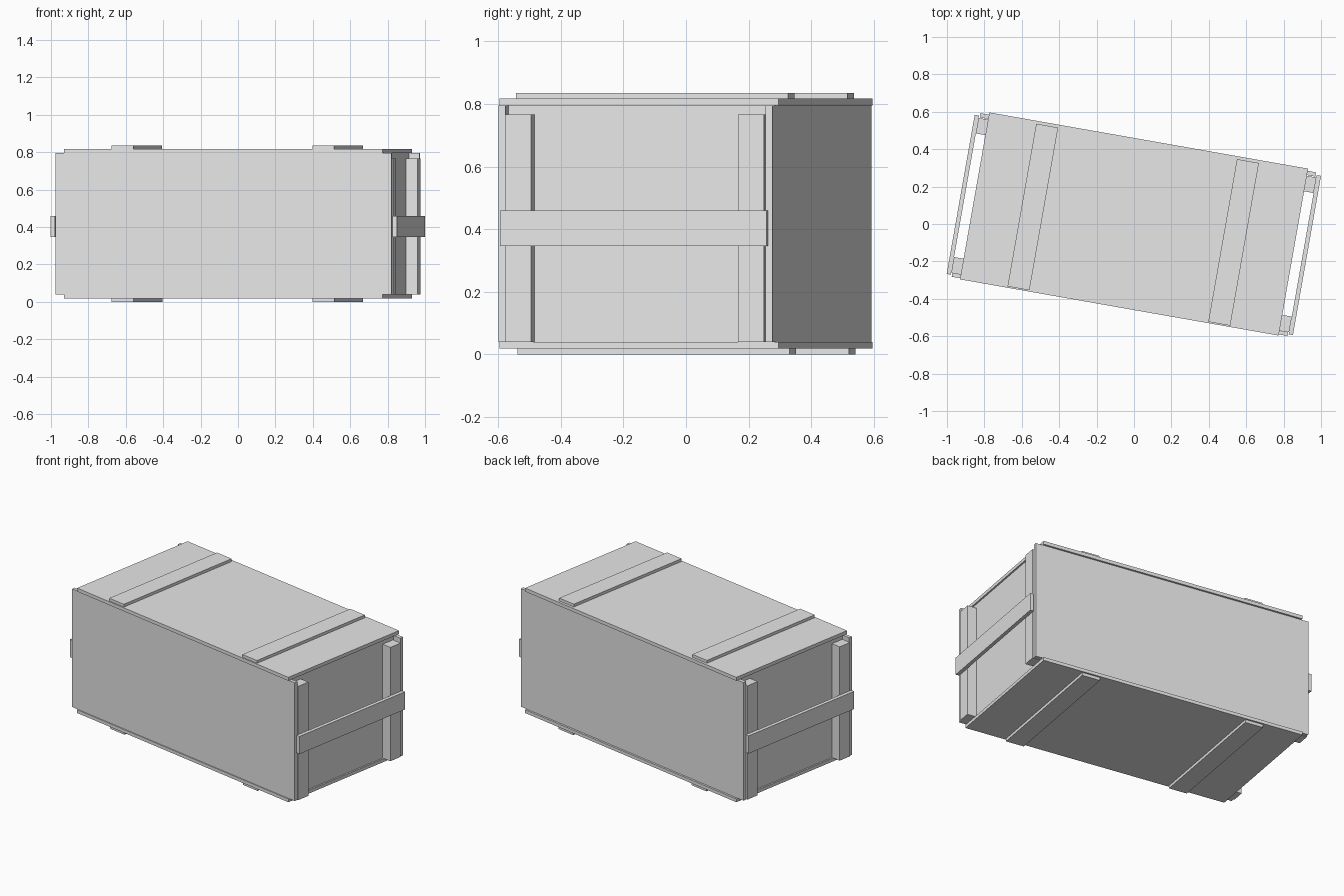
import bpy
import math
from mathutils import Matrix, Vector

if "Cube" in bpy.data.objects:
    bpy.data.objects.remove(bpy.data.objects["Cube"], do_unlink=True)

# One plain grey for the whole crate
grey = bpy.data.materials.new("pale_grey")
grey.use_nodes = True
colour = (0.8, 0.8, 0.8, 1.0)
grey.diffuse_color = colour
grey.node_tree.nodes["Principled BSDF"].inputs["Base Color"].default_value = colour

# The crate stands turned a little about the vertical axis
TURN = Matrix.Rotation(math.radians(-10), 4, "Z")


def board(name, x, y, z):
    """Flat board given by its range on each crate axis."""
    spans = (x, y, z)
    centre = Vector([(a + b) / 2 for a, b in spans])
    size = Vector([abs(b - a) for a, b in spans])
    bpy.ops.mesh.primitive_cube_add(size=1)
    ob = bpy.context.object
    ob.name = ob.data.name = name
    ob.data.transform(Matrix.Translation(centre) @ Matrix.Diagonal(size).to_4x4())
    ob.matrix_world = TURN
    ob.data.materials.append(grey)


WALL_Z = (0.04, 0.795)

# Lid and base
board("lid", (-0.865, 0.865), (-0.453, 0.453), (0.795, 0.817))
board("base", (-0.865, 0.865), (-0.453, 0.453), (0.019, 0.04))

# Long walls run past the ends
board("front_wall", (-0.911, 0.911), (-0.447, -0.425), WALL_Z)
board("back_wall", (-0.911, 0.911), (0.418, 0.441), WALL_Z)

# Battens across the lid and under the base
for side, x in (("left", (0.482, 0.601)), ("right", (-0.608, -0.489))):
    board(side + "_lid_batten", x, (-0.446, 0.437), (0.817, 0.835))
    board(side + "_base_batten", x, (-0.441, 0.442), (0.0, 0.019))

# Each end: wall, two upright cleats and a carrying bar
for side, s in (("left", 1), ("right", -1)):
    board(side + "_end_wall", (s * 0.833, s * 0.855), (-0.425, 0.418), WALL_Z)
    board(side + "_front_cleat", (s * 0.855, s * 0.917), (-0.425, -0.341), (0.04, 0.767))
    board(side + "_back_cleat", (s * 0.855, s * 0.917), (0.330, 0.414), (0.04, 0.767))
    board(side + "_carrying_bar", (s * 0.917, s * 0.94), (-0.437, 0.427), (0.346, 0.459))
